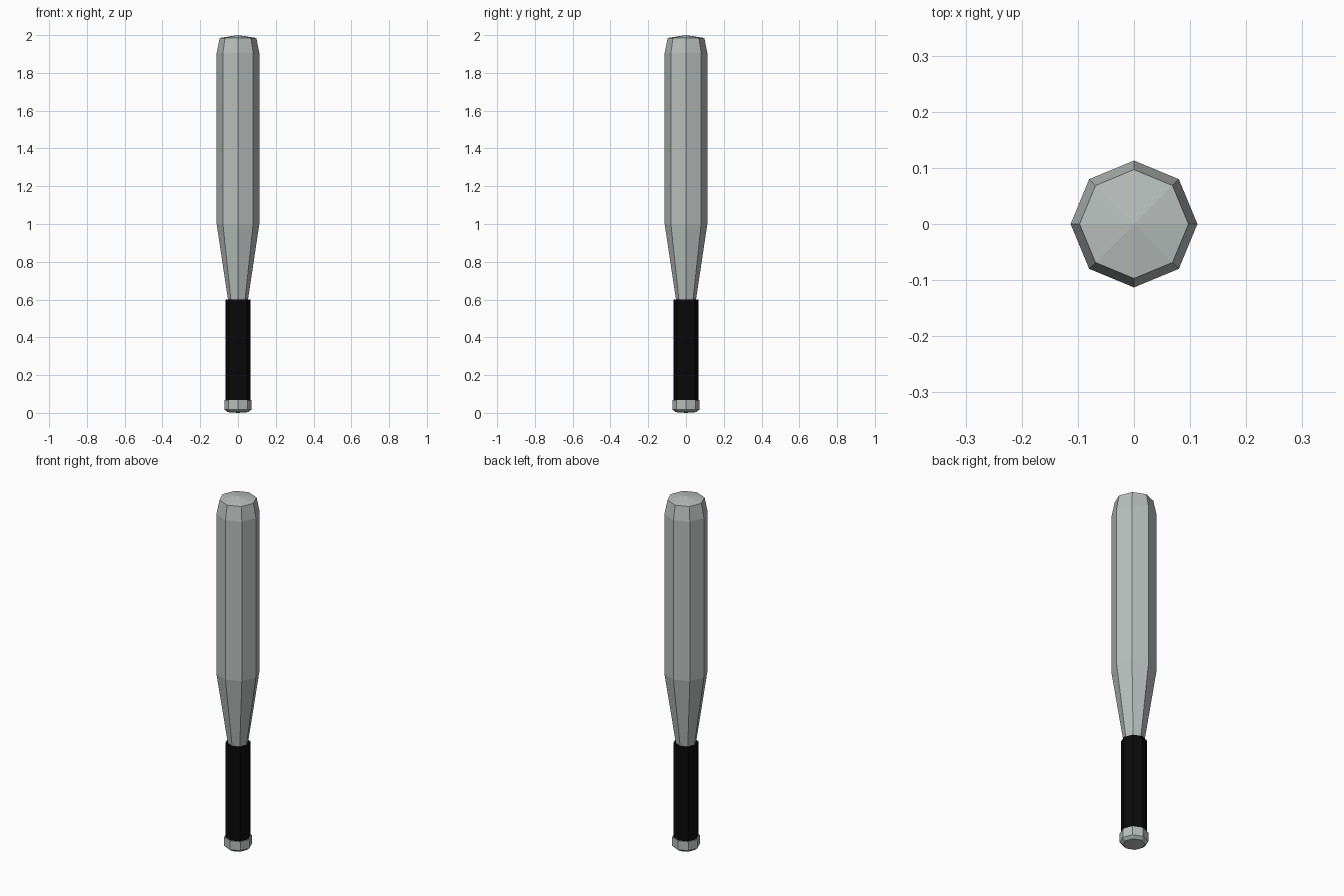
import bpy, bmesh, math

if "Cube" in bpy.data.objects:
    bpy.data.objects.remove(bpy.data.objects["Cube"])

SIDES = 8


def lathe(name, profile, color=None):
    """Revolve (radius, z) points into a faceted solid; radius 0 makes a pole."""
    bm = bmesh.new()
    rings = []
    for r, z in profile:
        if r == 0:
            rings.append([bm.verts.new((0, 0, z))] * SIDES)
        else:
            rings.append([bm.verts.new((r * math.cos(2 * math.pi * i / SIDES),
                                        r * math.sin(2 * math.pi * i / SIDES), z))
                          for i in range(SIDES)])
    for low, high in zip(rings, rings[1:]):
        for i in range(SIDES):
            j = (i + 1) % SIDES
            corners = dict.fromkeys((low[i], low[j], high[j], high[i]))
            bm.faces.new(list(corners))
    bmesh.ops.recalc_face_normals(bm, faces=bm.faces)
    mesh = bpy.data.meshes.new(name)
    bm.to_mesh(mesh)
    bm.free()
    obj = bpy.data.objects.new(name, mesh)
    bpy.context.collection.objects.link(obj)
    if color:
        mat = bpy.data.materials.new(name + "_material")
        mat.diffuse_color = color
        mat.use_nodes = True
        mat.node_tree.nodes["Principled BSDF"].inputs["Base Color"].default_value = mat.diffuse_color
        mesh.materials.append(mat)
    return obj


METAL = (0.48, 0.52, 0.51, 1)

# Barrel with tapered neck and slightly domed tip
lathe("barrel", [(0, 0.58), (0.051, 0.58), (0.053, 0.6), (0.113, 1.0),
                 (0.113, 1.905), (0.097, 1.985), (0, 2.0)], METAL)

# Black handle wrap
lathe("grip", [(0, 0.06), (0.066, 0.06), (0.066, 0.6), (0, 0.6)],
      (0.003, 0.003, 0.003, 1))

# Chamfered end knob
lathe("knob", [(0, 0.0), (0.056, 0.004), (0.072, 0.018),
               (0.072, 0.068), (0, 0.068)], METAL)
